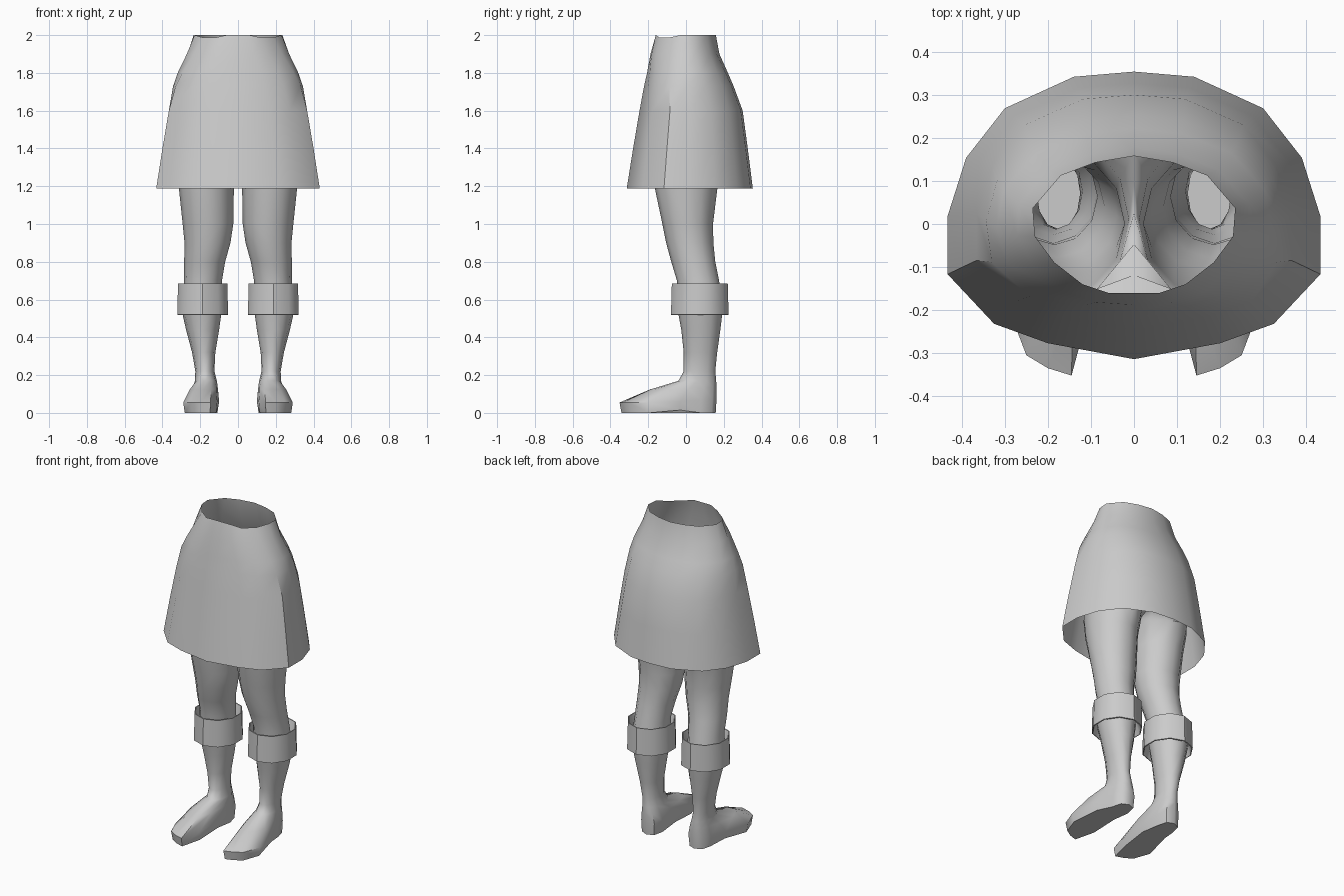
import bpy, math

if "Cube" in bpy.data.objects:
    bpy.data.objects.remove(bpy.data.objects["Cube"])

grey = bpy.data.materials.new("light grey")
grey.diffuse_color = (0.6, 0.6, 0.6, 1)
grey.use_nodes = True
grey.node_tree.nodes["Principled BSDF"].inputs["Base Color"].default_value = grey.diffuse_color


def loft(name, rings, cap=False, mirror=True, angle=40):
    """Skin a list of equal-length closed rings; drop faces on the centre plane."""
    n = len(rings[0])
    verts = [p for r in rings for p in r]
    faces = []
    for k in range(len(rings) - 1):
        for i in range(n):
            j = (i + 1) % n
            f = (k * n + i, k * n + j, (k + 1) * n + j, (k + 1) * n + i)
            if not all(abs(verts[v][0]) < 1e-4 for v in f):
                faces.append(f)
    if cap:
        faces.append(tuple((len(rings) - 1) * n + i for i in range(n)))
    me = bpy.data.meshes.new(name)
    me.from_pydata(verts, [], faces)
    me.materials.append(grey)
    ob = bpy.data.objects.new(name, me)
    bpy.context.collection.objects.link(ob)
    bpy.ops.object.select_all(action='DESELECT')
    ob.select_set(True)
    bpy.context.view_layer.objects.active = ob
    bpy.ops.object.mode_set(mode='EDIT')
    bpy.ops.mesh.select_all(action='SELECT')
    bpy.ops.mesh.normals_make_consistent(inside=False)
    bpy.ops.object.mode_set(mode='OBJECT')
    bpy.ops.object.shade_smooth_by_angle(angle=math.radians(angle))
    if mirror:
        m = ob.modifiers.new("mirror", 'MIRROR')
        m.merge_threshold = 0.0005
    return ob


def oval(z, x0, x1, y0, y1, n=12):
    """Oval ring filling a box, starting at the front."""
    out = []
    for i in range(n):
        a = -math.pi / 2 + 2 * math.pi * i / n
        out.append(((x0 + x1) / 2 + (x1 - x0) / 2 * math.cos(a),
                    (y0 + y1) / 2 + (y1 - y0) / 2 * math.sin(a), z))
    return out


def hip(z, w, y0, y1):
    """Half-oval ring whose inner side lies on the centre plane."""
    out = []
    for i in range(7):
        a = -math.pi / 2 + math.pi * i / 6
        out.append((w * max(0, math.cos(a)),
                    (y0 + y1) / 2 + (y1 - y0) / 2 * math.sin(a), z))
    out[0], out[6] = (0, y0, z), (0, y1, z)
    for i in range(1, 6):
        out.append((0, y1 + (y0 - y1) * i / 6, z))
    return out


def mix(a, b, t, dz=0):
    return [(p[0] + (q[0] - p[0]) * t, p[1] + (q[1] - p[1]) * t,
             p[2] + (q[2] - p[2]) * t + dz) for p, q in zip(a, b)]


# Skirt: half outlines of waist and hem, back to front, blended down the height
waist = [(0, .155), (.09, .14), (.17, .11), (.235, .035), (.23, -.03),
         (.185, -.09), (.12, -.14), (.06, -.16), (0, -.16)]
hem = [(0, .355), (.14, .343), (.3, .27), (.39, .155), (.433, .02),
       (.433, -.115), (.325, -.23), (.2, -.275), (0, -.312)]


def unit(pts):
    w = max(p[0] for p in pts)
    lo, hi = min(p[1] for p in pts), max(p[1] for p in pts)
    return [(x / w, (2 * y - lo - hi) / (hi - lo)) for x, y in pts]


skirt_rings = []
for z, w, y0, y1, t in ((2.0, .235, -.16, .158, 0), (1.9, .275, -.188, .177, .3),
                        (1.8, .322, -.206, .222, .6), (1.73, .345, -.222, .252, .8),
                        (1.6, .366, -.246, .3, 1), (1.4, .4, -.28, .327, 1),
                        (1.187, .433, -.314, .354, 1)):
    half = []
    for (ax, ay), (bx, by) in zip(unit(waist), unit(hem)):
        x, y = ax + (bx - ax) * t, ay + (by - ay) * t
        dip = -.013 if z == 2.0 and -.9 < y < -.3 else 0
        half.append((x * w, (y0 + y1) / 2 + y * (y1 - y0) / 2, z + dip))
    skirt_rings.append(half + [(-x, y, zz) for x, y, zz in half[-2:0:-1]])
loft("skirt", skirt_rings, mirror=False)

# Hips and legs, hidden hips joining at the crotch
knee_join = oval(.55, .085, .3, -.045, .195)
loft("hips_and_legs", [
    hip(1.74, .325, -.2, .23), hip(1.58, .335, -.205, .265), hip(1.38, .325, -.19, .24),
    oval(1.3, .012, .32, -.18, .2), oval(1.18, .022, .312, -.163, .165),
    oval(1.0, .025, .293, -.125, .143), oval(.9, .04, .283, -.105, .145),
    oval(.8, .068, .285, -.078, .155), oval(.7, .085, .285, -.048, .175), knee_join])

# Boots: shin down to an outward-turned foot
plan = [(.2, -.335), (.25, -.305), (.29, -.2), (.255, -.03), (.228, .08), (.212, .14),
        (.165, .162), (.118, .145), (.102, .08), (.1, -.05), (.11, -.22), (.145, -.352)]
edge = [(x, y, .055 + .08 * max(0, y + .1)) for x, y in plan]
sole = [(.187 + (x - .187) * .92, y * .97, 0 if y > .05 or y < -.12 else .015)
        for x, y in plan]
ankle = oval(.17, .112, .228, -.04, .16)
loft("boots", [
    knee_join, oval(.44, .1, .275, -.025, .182), oval(.32, .12, .243, -.012, .165),
    oval(.22, .125, .226, -.012, .155), ankle, mix(ankle, edge, .5, .012),
    edge, sole], cap=True, angle=50)

# Boot cuffs: hollow bands with an inner lining
def cuff(z, s):
    return oval(z, .187 - .14 * s, .187 + .14 * s, .073 - .151 * s, .073 + .151 * s, 10)


loft("boot_cuffs", [cuff(.6, .78), cuff(.518, .97), cuff(.52, 1.01),
                    cuff(.685, .98), cuff(.685, .94), cuff(.6, .78)], angle=38)
